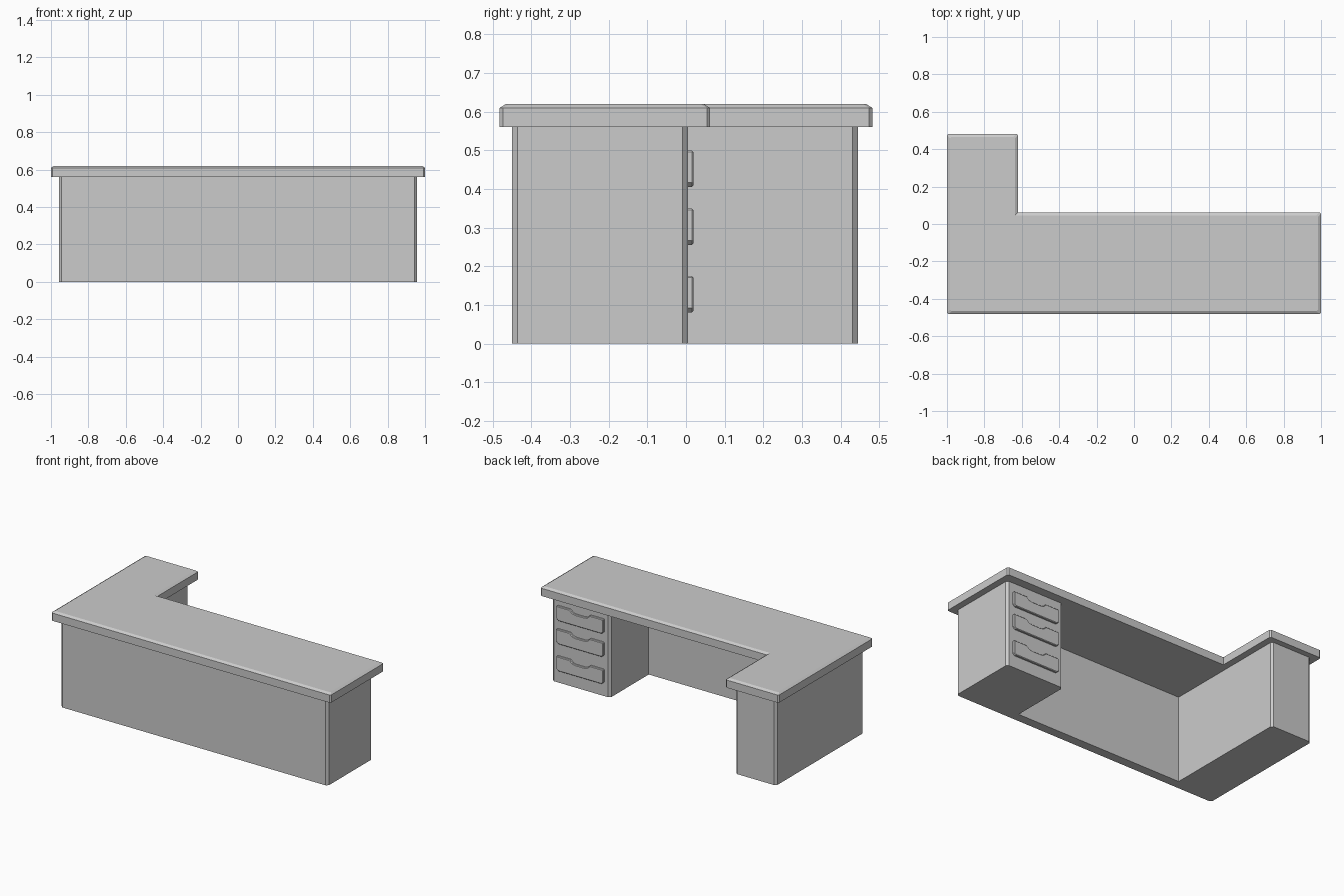
import bpy
import bmesh
from mathutils import Vector

if "Cube" in bpy.data.objects:
    bpy.data.objects.remove(bpy.data.objects["Cube"])


def chamfer(points, size):
    """Cut the convex corners of a counter-clockwise outline."""
    pts = [Vector(p) for p in points]
    out = []
    for i, p in enumerate(pts):
        before = (pts[i - 1] - p).normalized()
        after = (pts[(i + 1) % len(pts)] - p).normalized()
        if after.cross(before) > 0.01:
            out += [p + before * size, p + after * size]
        else:
            out.append(p)
    return out


def loft(name, rings):
    """Closed solid from a stack of outlines with matching point counts."""
    bm = bmesh.new()
    loops = [[bm.verts.new(p) for p in ring] for ring in rings]
    n = len(loops[0])
    bm.faces.new(loops[0][::-1])
    bm.faces.new(loops[-1])
    for a, b in zip(loops, loops[1:]):
        for i in range(n):
            j = (i + 1) % n
            bm.faces.new((a[i], a[j], b[j], b[i]))
    bmesh.ops.recalc_face_normals(bm, faces=bm.faces)
    mesh = bpy.data.meshes.new(name)
    bm.to_mesh(mesh)
    bm.free()
    obj = bpy.data.objects.new(name, mesh)
    bpy.context.collection.objects.link(obj)
    return obj


# L-shaped desktop with a shallow sloped rim
def top_ring(inset, z):
    i = inset
    outline = [(-1 + i, -0.482 + i), (1 - i, -0.482 + i), (1 - i, 0.062 - i),
               (-0.62 - i, 0.062 - i), (-0.62 - i, 0.482 - i), (-1 + i, 0.482 - i)]
    return [(p.x, p.y, z) for p in chamfer(outline, 0.008)]


loft("desktop", [top_ring(0, 0.56), top_ring(0, 0.61), top_ring(0.016, 0.62)])

# Base: side wing, front panel and drawer pedestal in one U-shaped outline
base = chamfer([(-0.957, -0.45), (0.957, -0.45), (0.957, 0.005), (0.54, 0.005),
                (0.54, -0.39), (-0.663, -0.39), (-0.663, 0.445), (-0.957, 0.445)], 0.014)
loft("base", [[(p.x, p.y, z) for p in base] for z in (0, 0.56)])

# Drawer fronts with a finger notch in the upper edge
half = [(0.155, 0), (0.168, 0.012), (0.168, 0.095), (0.072, 0.095),
        (0.052, 0.077), (0.03, 0.073)]
profile = half + [(-x, z) for x, z in reversed(half)]
for k, z0 in enumerate((0.08, 0.255, 0.405)):
    rings = [[(0.748 + x, y, z0 + z) for x, z in profile] for y in (0.0, 0.019)]
    drawer = loft(f"drawer_front_{k + 1}", rings)
    bevel = drawer.modifiers.new("edge", 'BEVEL')
    bevel.width = 0.004
    bevel.segments = 1
    bevel.limit_method = 'ANGLE'
    bevel.angle_limit = 1.0
